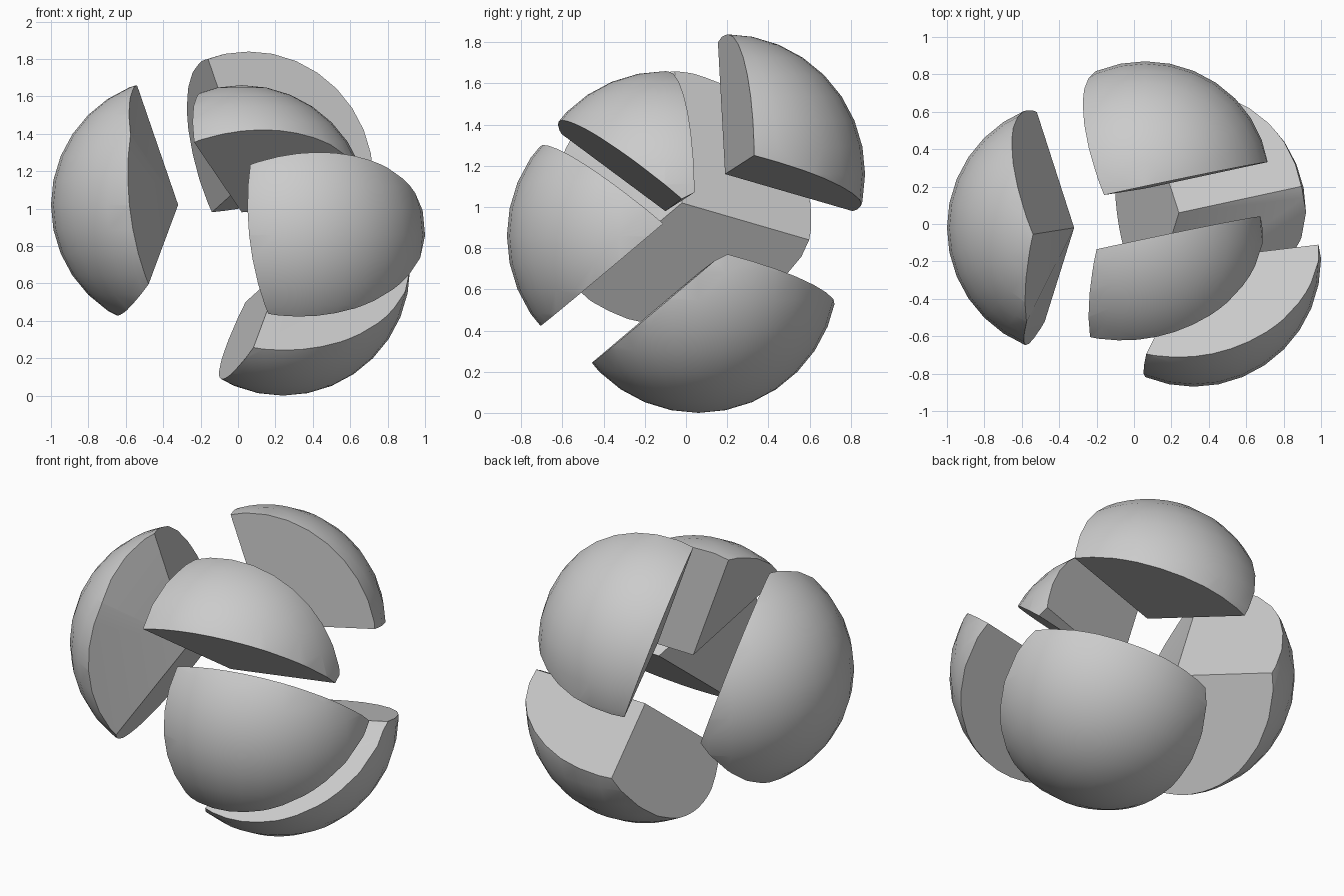
import bpy, bmesh, math
from mathutils import Vector

if "Cube" in bpy.data.objects:
    bpy.data.objects.remove(bpy.data.objects["Cube"])

R = 0.68
# Points on the ball where three pieces meet (relative to the ball centre)
V = {
    "right_upper": Vector((0.65, 0.14, 0.09)),
    "right_lower": Vector((0.67, 0.08, 0.06)),
    "top": Vector((-0.22, -0.035, 0.64)),
    "back": Vector((-0.20, 0.62, -0.18)),
    "front_upper": Vector((-0.255, -0.505, 0.375)),
    "front_lower": Vector((-0.16, -0.51, -0.43)),
}

# Each piece: ball centre after moving apart, and its loop of corner points
PIECES = {
    "left_piece": ((-0.32, -0.02, 1.02), ("top", "front_upper", "front_lower", "back")),
    "top_back_piece": ((0.06, 0.19, 1.16), ("right_upper", "top", "back")),
    "top_front_piece": ((0.02, -0.10, 0.98), ("top", "front_upper", "right_lower", "right_upper")),
    "front_right_piece": ((0.32, -0.19, 0.86), ("front_upper", "front_lower", "right_lower")),
    "bottom_piece": ((0.24, 0.06, 0.68), ("right_upper", "right_lower", "front_lower", "back")),
}


def make_piece(name, centre, loop):
    bm = bmesh.new()
    bmesh.ops.create_uvsphere(bm, u_segments=32, v_segments=16, radius=R)
    inside = sum((V[k] for k in loop), Vector())
    # Slice the ball with planes through its centre, capping each cut
    for a, b in zip(loop, loop[1:] + loop[:1]):
        n = V[a].cross(V[b]).normalized()
        if n.dot(inside) > 0:
            n = -n
        bmesh.ops.bisect_plane(bm, geom=bm.verts[:] + bm.edges[:] + bm.faces[:],
                               dist=1e-5, plane_co=(0, 0, 0), plane_no=n, clear_outer=True)
        bmesh.ops.holes_fill(bm, edges=[e for e in bm.edges if e.is_boundary], sides=0)
        bmesh.ops.remove_doubles(bm, verts=bm.verts[:], dist=1e-5)
    bmesh.ops.recalc_face_normals(bm, faces=bm.faces[:])
    mesh = bpy.data.meshes.new(name)
    bm.to_mesh(mesh)
    bm.free()
    ob = bpy.data.objects.new(name, mesh)
    ob.location = centre
    bpy.context.collection.objects.link(ob)
    bpy.ops.object.select_all(action='DESELECT')
    ob.select_set(True)
    bpy.context.view_layer.objects.active = ob
    bpy.ops.object.shade_smooth_by_angle(angle=math.radians(30))


for name, (centre, loop) in PIECES.items():
    make_piece(name, centre, loop)
